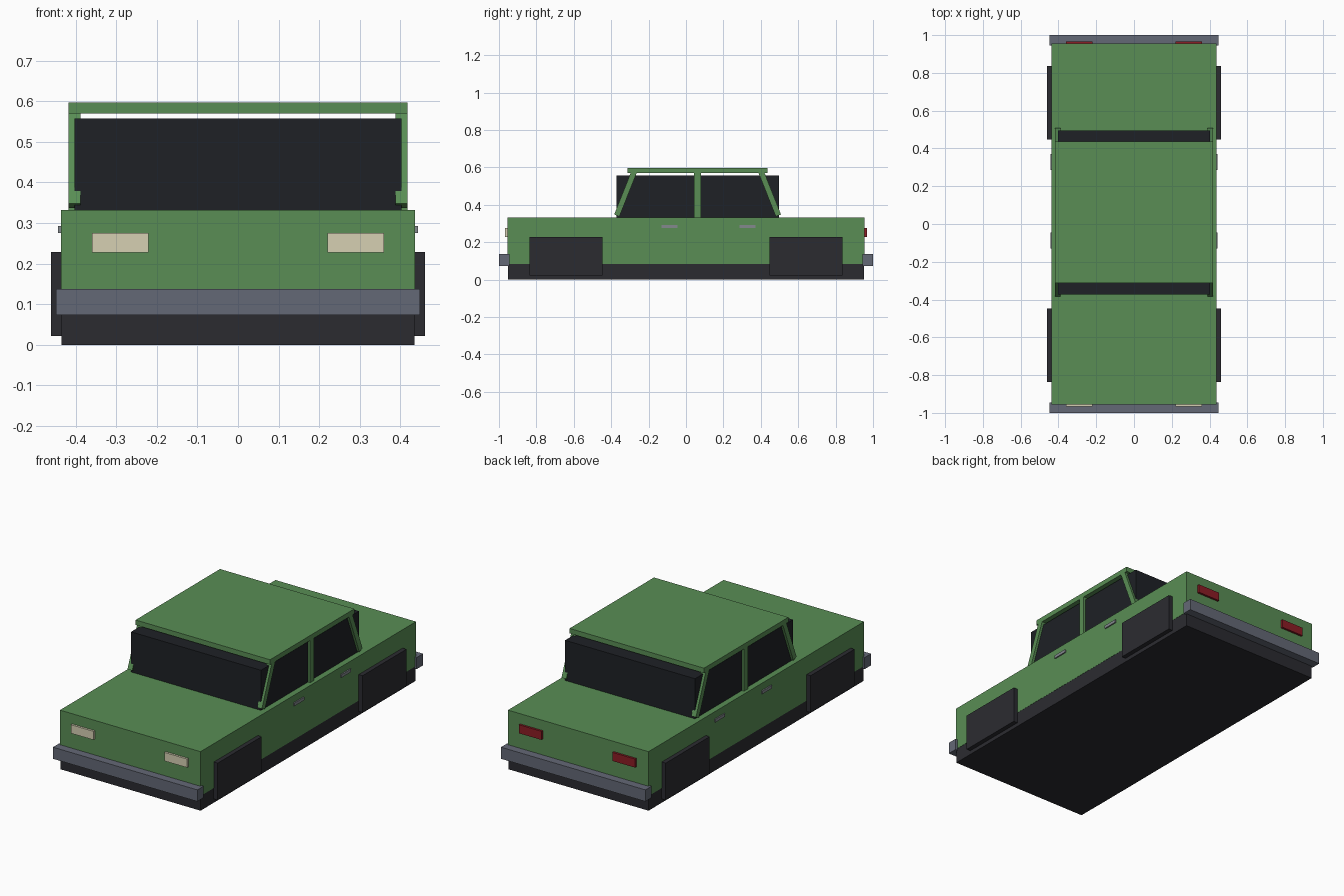
import bpy, math

if "Cube" in bpy.data.objects:
    bpy.data.objects.remove(bpy.data.objects["Cube"])

COLOURS = {
    "green": (0.10, 0.27, 0.09, 1), "dark": (0.024, 0.024, 0.030, 1),
    "glass": (0.013, 0.015, 0.019, 1), "steel": (0.127, 0.14, 0.18, 1),
    "cream": (0.67, 0.63, 0.45, 1), "red": (0.26, 0.012, 0.018, 1),
    "chrome": (0.23, 0.25, 0.27, 1),
}
MATS = {}
for key, colour in COLOURS.items():
    MATS[key] = bpy.data.materials.new(key + "_paint")
    MATS[key].diffuse_color = colour


def box(name, xr, yr, zr, mat, tilt=0.0):
    """Box from its ranges, optionally tilted about x."""
    ranges = (xr, yr, zr)
    bpy.ops.mesh.primitive_cube_add(size=1, location=[(a + b) / 2 for a, b in ranges],
                                    rotation=(tilt, 0, 0))
    ob = bpy.context.object
    ob.name = name
    ob.scale = [b - a for a, b in ranges]
    ob.data.materials.append(MATS[mat])
    return ob


def pair(name, xr, yr, zr, mat, tilt=0.0):
    """The same box on the left and right sides."""
    box(name + "_right", xr, yr, zr, mat, tilt)
    box(name + "_left", (-xr[1], -xr[0]), yr, zr, mat, tilt)


# Chassis and body
box("chassis", (-0.435, 0.435), (-0.953, 0.953), (0, 0.083), "dark")
box("body", (-0.436, 0.436), (-0.955, 0.955), (0.083, 0.332), "green")

# Cabin glass and roof
MID = 0.062
box("cabin_glass", (-0.403, 0.403), (MID - 0.434, MID + 0.434), (0.332, 0.557), "glass")
box("roof", (-0.417, 0.417), (MID - 0.374, MID + 0.374), (0.569, 0.597), "green")

# Roof pillars: upright in the middle, leaning at front and rear
PX = (0.388, 0.417)
pair("middle_pillar", PX, (MID - 0.018, MID + 0.018), (0.332, 0.572), "green")
run, z0, z1 = 0.092, 0.343, 0.575
half = math.hypot(run, z1 - z0) / 2
zc = (z0 + z1) / 2
for label, s in (("front", -1), ("rear", 1)):
    yc = MID + s * 0.386
    pair(label + "_pillar", PX, (yc - 0.015, yc + 0.015), (zc - half, zc + half),
         "green", s * math.atan2(run, z1 - z0))

# Wheels, bumpers, lights and door handles at each end
for label, s, lamp, handle_y in (("front", -1, "cream", -0.088), ("rear", 1, "red", 0.328)):
    wy = s * 0.642
    pair(label + "_wheel", (0.36, 0.46), (wy - 0.195, wy + 0.195), (0.022, 0.229), "dark")
    by = s * 0.972
    box(label + "_bumper", (-0.448, 0.448), (by - 0.028, by + 0.028), (0.073, 0.138), "steel")
    ly = s * 0.956
    pair(label + "_light", (0.22, 0.36), (ly - 0.011, ly + 0.011), (0.227, 0.275), lamp)
    pair(label + "_door_handle", (0.43, 0.443), (handle_y - 0.043, handle_y + 0.043),
         (0.275, 0.292), "chrome")

for m in bpy.data.materials:
    if m.users and not m.is_grease_pencil:
        m.use_nodes = True
        m.node_tree.nodes["Principled BSDF"].inputs["Base Color"].default_value = m.diffuse_color
